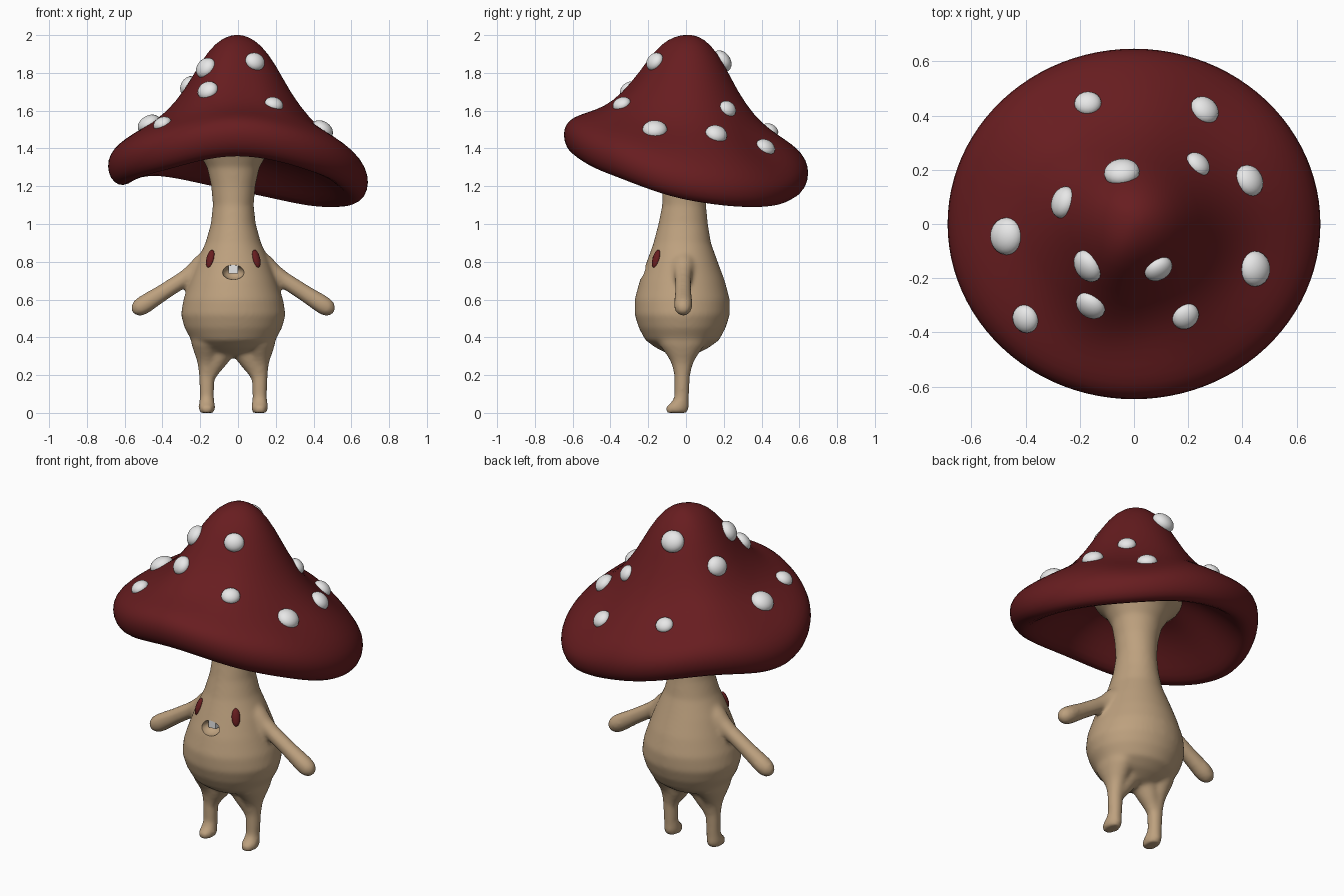
import bpy, bmesh, math
from mathutils import Vector, Matrix
from mathutils.bvhtree import BVHTree

if "Cube" in bpy.data.objects:
    bpy.data.objects.remove(bpy.data.objects["Cube"], do_unlink=True)

CX, CY = -0.025, -0.02   # centre line of the body


def material(name, rgb):
    m = bpy.data.materials.new(name)
    m.use_nodes = True
    m.diffuse_color = (*rgb, 1)
    m.node_tree.nodes["Principled BSDF"].inputs["Base Color"].default_value = (*rgb, 1)
    return m


RED = material("dark red", (0.137, 0.0122, 0.0142))
TAN = material("tan", (0.51, 0.355, 0.21))
WHITE = material("white", (0.8, 0.8, 0.8))


def make(name, bm, mat, smooth=True):
    bmesh.ops.recalc_face_normals(bm, faces=bm.faces)
    me = bpy.data.meshes.new(name)
    for f in bm.faces:
        f.smooth = smooth
    bm.to_mesh(me)
    bm.free()
    me.materials.append(mat)
    ob = bpy.data.objects.new(name, me)
    bpy.context.collection.objects.link(ob)
    return ob


def loft(bm, rings, matrix, n=48):
    """Closed tube through flat rings given as (height, rx, ry, y offset)."""
    loops = []
    for z, rx, ry, oy in rings:
        loops.append([bm.verts.new(matrix @ Vector((rx * math.cos(a), oy + ry * math.sin(a), z)))
                      for a in (math.tau * i / n for i in range(n))])
    for a, b in zip(loops, loops[1:]):
        for i in range(n):
            j = (i + 1) % n
            bm.faces.new((a[i], a[j], b[j], b[i]))
    bm.faces.new(loops[0])
    bm.faces.new(loops[-1])


def limb(bm, start, axis, radii):
    """Round tube along an axis, given as (distance, radius)."""
    turn = Vector(axis).to_track_quat('Z', 'Y').to_matrix().to_4x4()
    loft(bm, [(h, r, r, 0) for h, r in radii], Matrix.Translation(start) @ turn)


def ellipsoid(name, mat, place, scale):
    bm = bmesh.new()
    bmesh.ops.create_uvsphere(bm, u_segments=20, v_segments=12, radius=1,
                              matrix=place @ Matrix.Diagonal((*scale, 1)))
    return make(name, bm, mat)


# Body with stem, arms and legs, fused into one skin
bm = bmesh.new()
loft(bm, [(0.30, 0.04, 0.04, 0), (0.315, 0.1, 0.08, 0), (0.345, 0.17, 0.14, 0),
          (0.385, 0.222, 0.195, 0), (0.45, 0.258, 0.23, 0), (0.52, 0.277, 0.252, 0),
          (0.60, 0.264, 0.252, 0), (0.70, 0.23, 0.225, 0), (0.80, 0.193, 0.188, 0),
          (0.90, 0.147, 0.152, 0), (1.0, 0.119, 0.131, 0.005), (1.1, 0.108, 0.116, 0.01),
          (1.2, 0.117, 0.117, 0.01), (1.3, 0.139, 0.132, 0.015), (1.37, 0.18, 0.17, 0.02),
          (1.42, 0.235, 0.22, 0.02), (1.46, 0.255, 0.24, 0.02), (1.56, 0.22, 0.21, 0.02)],
     Matrix.Translation((CX, CY, 0)))
for side in (-1, 1):
    # leg with foot, hip, arm
    loft(bm, [(0, 0.039, 0.056, -0.03), (0.03, 0.045, 0.064, -0.027),
              (0.055, 0.041, 0.046, -0.012), (0.085, 0.038, 0.039, -0.003),
              (0.2, 0.042, 0.042, 0), (0.25, 0.047, 0.053, 0),
              (0.28, 0.053, 0.066, 0), (0.31, 0.064, 0.085, 0),
              (0.36, 0.08, 0.12, 0), (0.42, 0.09, 0.13, 0)],
         Matrix.Translation((CX + side * 0.14, CY, 0)))
    limb(bm, (CX + side * 0.138, CY, 0.18), (-side * 0.07, 0, 0.15),
         [(0, 0.036), (0.05, 0.044), (0.1, 0.058), (0.16, 0.072)])
    limb(bm, (CX + side * 0.12, CY + 0.005, 0.8), (side * 0.365, 0, -0.235),
         [(0, 0.072), (0.06, 0.064), (0.11, 0.05), (0.17, 0.043), (0.3, 0.044),
          (0.42, 0.05), (0.455, 0.046), (0.478, 0.033), (0.492, 0.015)])
body = make("body", bm, TAN)
remesh = body.modifiers.new("fuse", 'REMESH')
remesh.mode = 'VOXEL'
remesh.voxel_size = 0.011
remesh.use_smooth_shade = True
soften = body.modifiers.new("soften", 'SMOOTH')
soften.factor = 0.5
soften.iterations = 12

# Mouth hollow and single tooth
cutter = ellipsoid("mouth_cutter", TAN, Matrix.Translation((CX, -0.228, 0.745)), (0.058, 0.06, 0.04))
cut = body.modifiers.new("mouth", 'BOOLEAN')
cut.operation = 'DIFFERENCE'
cut.solver = 'EXACT'
cut.object = cutter
bpy.context.view_layer.objects.active = body
body.select_set(True)
for m in list(body.modifiers):
    bpy.ops.object.modifier_apply(modifier=m.name)
bpy.data.objects.remove(cutter, do_unlink=True)
bpy.ops.object.shade_smooth_by_angle(angle=math.radians(40))

bm = bmesh.new()
bmesh.ops.create_cube(bm, size=1, matrix=Matrix.Translation((CX, -0.194, 0.761))
                      @ Matrix.Diagonal((0.048, 0.03, 0.044, 1)))
make("tooth", bm, WHITE, smooth=False)

# Eyes
for side, name in ((-1, "right_eye"), (1, "left_eye")):
    place = (Matrix.Translation((CX + side * 0.122, CY - 0.138, 0.816))
             @ Matrix.Rotation(side * 0.7, 4, 'Z') @ Matrix.Rotation(-0.33, 4, 'X'))
    ellipsoid(name, RED, place, (0.023, 0.016, 0.05))

# Cap: a bell profile whose brim rises and dips around the rim
LIFT = [-0.04, -0.08, 0.01, 0.1, 0.045, 0.12, 0.215, 0.11]
PROFILE = [(0.05, 1.993), (0.12, 1.955), (0.2, 1.85), (0.28, 1.70), (0.38, 1.575),
           (0.47, 1.505), (0.56, 1.445), (0.635, 1.385), (0.68, 1.325), (0.695, 1.26),
           (0.678, 1.195), (0.635, 1.16), (0.585, 1.165), (0.52, 1.22), (0.42, 1.31),
           (0.3, 1.39), (0.15, 1.44)]
RIM = 9   # profile point at the widest part
# Swellings and hollows on the top side: x, y, height, spread
SWELLS = [(-0.12, -0.26, 0.08, 0.02), (0.19, -0.33, 0.025, 0.015),
          (0.3, 0.4, -0.04, 0.04), (-0.17, 0.45, -0.025, 0.03), (0.43, -0.15, -0.015, 0.02)]


def lift(a):
    t = a / math.tau * 8
    i, f = int(t), t % 1
    p, q, r, s = (LIFT[(i + k) % 8] for k in (-1, 0, 1, 2))
    return q + f * ((r - p) + f * ((2 * p - 5 * q + 4 * r - s) + f * (3 * (q - r) + s - p))) / 2


def cap_point(r, z, a, outer):
    x, y = r * math.cos(a), r * math.sin(a) * 0.94
    z += lift(a) * (r / 0.695) ** (1.8 if outer else 0.7)
    if outer:
        z += sum(h * math.exp(-((x - sx) ** 2 + (y - sy) ** 2) / w) for sx, sy, h, w in SWELLS)
    return x, y + 0.02 * (1 - r / 0.695), z


bm = bmesh.new()
N = 48
loops = [[bm.verts.new(cap_point(r, z, math.tau * i / N, k < RIM)) for i in range(N)]
         for k, (r, z) in enumerate(PROFILE)]
for a, b in zip(loops, loops[1:]):
    for i in range(N):
        j = (i + 1) % N
        bm.faces.new((a[i], b[i], b[j], a[j]))
for loop, z in ((loops[0], 2.002), (loops[-1], 1.46)):
    tip = bm.verts.new((0, 0.02, z))
    for i in range(N):
        bm.faces.new((loop[i], loop[(i + 1) % N], tip))
bmesh.ops.recalc_face_normals(bm, faces=bm.faces)
surface = BVHTree.FromBMesh(bm)
cap = make("cap", bm, RED)
smoothing = cap.modifiers.new("smooth_surface", 'SUBSURF')
smoothing.levels = smoothing.render_levels = 1

# White spots seated on the cap
SPOTS = [(-0.17, 0.445, 0.05), (0.26, 0.42, 0.056), (-0.045, 0.19, 0.066),
         (0.235, 0.22, 0.05), (0.425, 0.16, 0.06), (-0.26, 0.08, 0.06),
         (-0.47, -0.045, 0.069), (-0.17, -0.155, 0.063), (0.09, -0.165, 0.055),
         (0.445, -0.165, 0.066), (-0.4, -0.35, 0.053), (-0.16, -0.3, 0.058),
         (0.19, -0.34, 0.052)]
for k, (x, y, r) in enumerate(SPOTS):
    hit, normal, _, _ = surface.ray_cast(Vector((x, y, 3)), Vector((0, 0, -1)))
    place = Matrix.Translation(hit) @ normal.to_track_quat('Z', 'Y').to_matrix().to_4x4()
    ellipsoid(f"cap_spot_{k + 1}", WHITE, place, (r, r * 0.94, r * 0.68))
